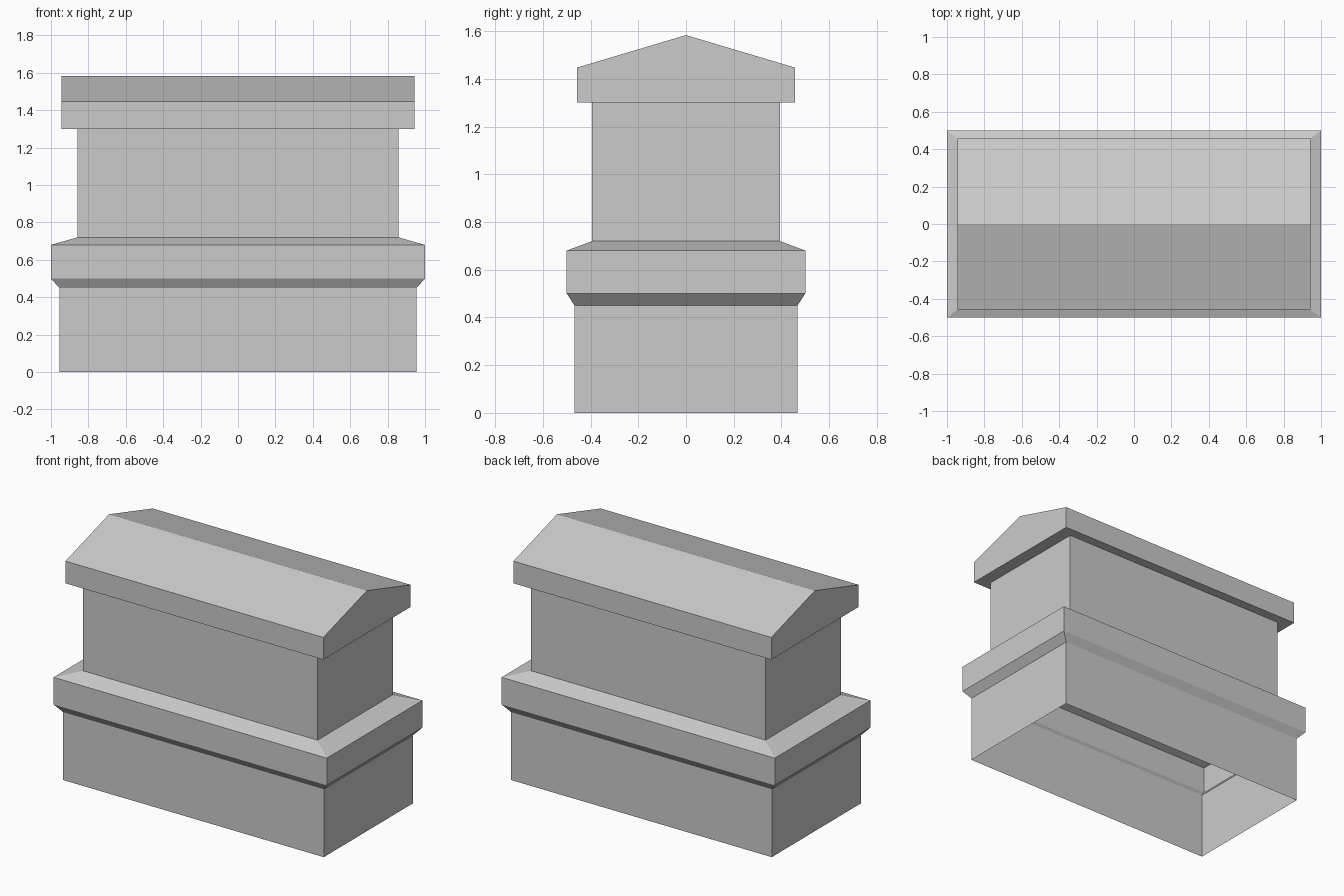
import bpy
import bmesh

cube = bpy.data.objects.get("Cube")
if cube:
    bpy.data.objects.remove(cube, do_unlink=True)

stone = bpy.data.materials.new("grey_stone")
stone.use_nodes = True
GREY = (0.6, 0.6, 0.6, 1)
stone.diffuse_color = GREY
stone.node_tree.nodes["Principled BSDF"].inputs["Base Color"].default_value = GREY


def ring(bm, hx, hy, z):
    """One rectangular loop of vertices."""
    return [bm.verts.new((sx * hx, sy * hy, z))
            for sx, sy in ((-1, -1), (1, -1), (1, 1), (-1, 1))]


def shell(name, sections, ridge=None):
    """Open thin shell through rectangular sections, with an optional gable."""
    bm = bmesh.new()
    rings = [ring(bm, *s) for s in sections]
    for low, high in zip(rings, rings[1:]):
        for i in range(4):
            j = (i + 1) % 4
            bm.faces.new((low[i], low[j], high[j], high[i]))
    if ridge:
        a, b, c, d = rings[-1]
        left = bm.verts.new((a.co.x, 0, ridge))
        right = bm.verts.new((b.co.x, 0, ridge))
        # Gable ends and roof slopes
        for face in ((a, b, right, left), (c, d, left, right),
                     (b, c, right), (d, a, left)):
            bm.faces.new(face)
        # Each gable wall is a single pentagon
        bmesh.ops.dissolve_limit(bm, angle_limit=0.01,
                                 verts=bm.verts[:], edges=bm.edges[:])
    mesh = bpy.data.meshes.new(name)
    bm.to_mesh(mesh)
    bm.free()
    mesh.materials.append(stone)
    obj = bpy.data.objects.new(name, mesh)
    bpy.context.collection.objects.link(obj)
    return obj


# Half width, half depth and height of each section
foot = (0.955, 0.467, 0)
base_top = (0.955, 0.467, 0.45)
band_low = (1, 0.5, 0.5)
band_high = (1, 0.5, 0.68)
body_low = (0.858, 0.393, 0.72)
body_high = (0.858, 0.393, 1.3)
eave_low = (0.944, 0.456, 1.3)
eave_high = (0.944, 0.456, 1.447)

# Hollow plinth, open underneath
shell("plinth", (foot, base_top))
# Moulded band with flared underside and sloping ledge
shell("moulded_band", (base_top, band_low, band_high, body_low))
# Upper block
shell("upper_block", (body_low, body_high))
# Gabled cap with overhanging soffit
shell("gabled_cap", (body_high, eave_low, eave_high), ridge=1.583)
